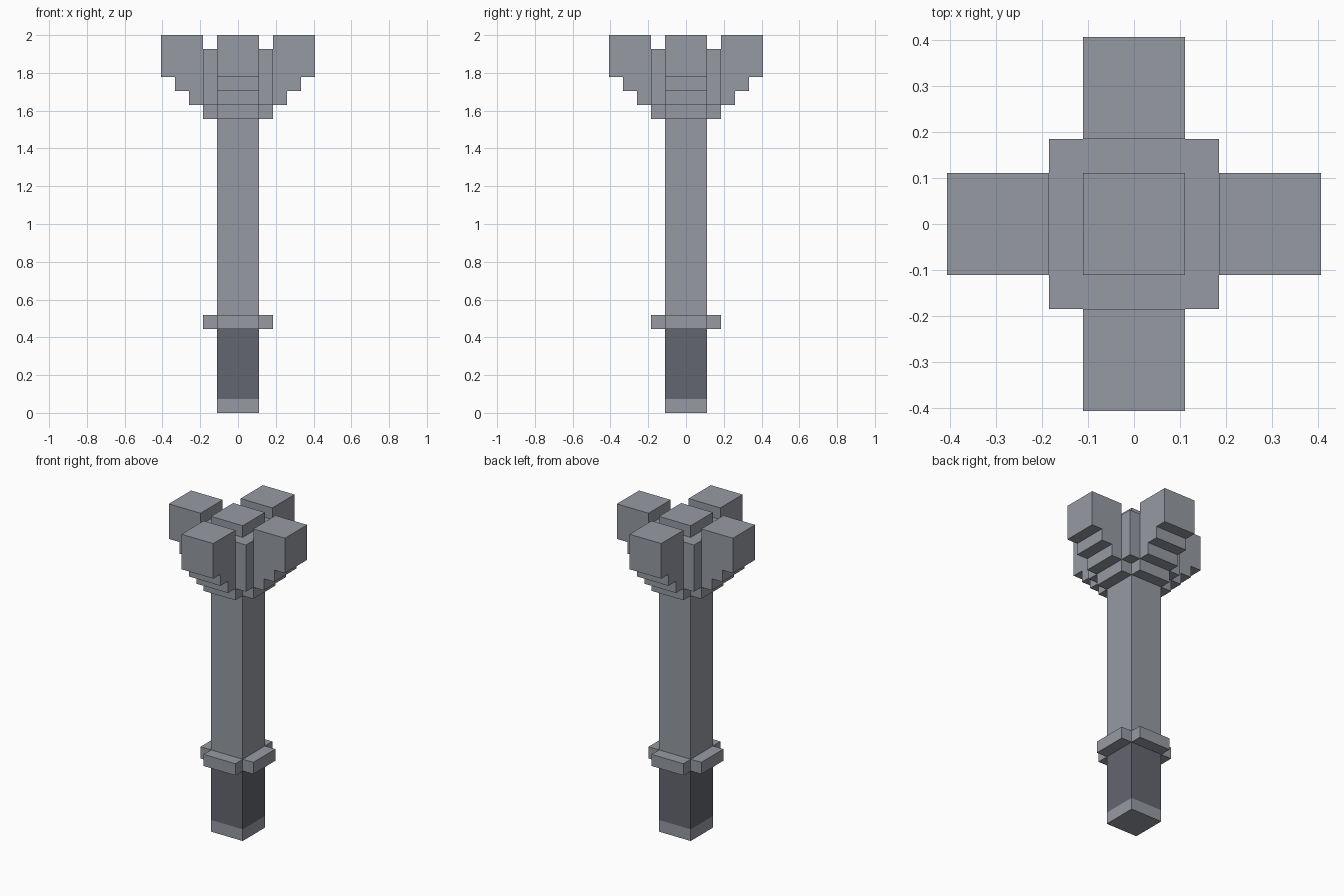
import bpy, bmesh, math
from mathutils import Matrix, Vector

if "Cube" in bpy.data.objects:
    bpy.data.objects.remove(bpy.data.objects["Cube"], do_unlink=True)

U = 2 / 27  # one block of the design grid


def material(name, rgb):
    m = bpy.data.materials.new(name)
    m.use_nodes = True
    m.diffuse_color = (*rgb, 1)
    bsdf = next(n for n in m.node_tree.nodes if n.type == 'BSDF_PRINCIPLED')
    bsdf.inputs["Base Color"].default_value = (*rgb, 1)
    bsdf.inputs["Roughness"].default_value = 0.8
    return m


stone = material("light grey", (0.305, 0.323, 0.361))
wrap = material("dark grey", (0.127, 0.133, 0.156))


def prism(name, points, offset, mat, turn=0):
    """Extrude a closed outline of 3D grid points along offset."""
    bm = bmesh.new()
    face = bm.faces.new([bm.verts.new(p) for p in points])
    ext = bmesh.ops.extrude_face_region(bm, geom=[face], use_keep_orig=True)
    top = [v for v in ext["geom"] if isinstance(v, bmesh.types.BMVert)]
    bmesh.ops.translate(bm, verts=top, vec=Vector(offset))
    bmesh.ops.recalc_face_normals(bm, faces=bm.faces)
    bm.transform(Matrix.Rotation(turn, 4, 'Z') @ Matrix.Scale(U, 4))
    mesh = bpy.data.meshes.new(name)
    bm.to_mesh(mesh)
    bm.free()
    mesh.materials.append(mat)
    obj = bpy.data.objects.new(name, mesh)
    bpy.context.collection.objects.link(obj)
    return obj


def block(name, half, z0, z1, mat):
    square = [(-half, -half, z0), (half, -half, z0), (half, half, z0), (-half, half, z0)]
    return prism(name, square, (0, 0, z1 - z0), mat)


def cross(name, a, b, z0, z1, mat):
    corner = [(b, -a), (b, a), (a, a)]
    pts = []
    for k in range(4):  # same corner turned four times
        for x, y in corner:
            for _ in range(k):
                x, y = -y, x
            pts.append((x, y, z0))
    return prism(name, pts, (0, 0, z1 - z0), mat)


# Handle
block("pommel", 1.5, 0, 1, stone)
block("grip", 1.5, 1, 6, wrap)
block("shaft", 1.5, 6, 21, stone)
cross("collar", 1.5, 2.5, 6, 7, stone)

# Head
cross("head_base", 1.5, 2.5, 21, 22, stone)
block("head_core", 2.5, 22, 26, stone)
block("head_cap", 1.5, 26, 27, stone)

# Four stepped prongs around the head
steps = [(2.5, 22), (3.5, 22), (3.5, 23), (4.5, 23), (4.5, 24), (5.5, 24), (5.5, 27), (2.5, 27)]
for k, side in enumerate(("left", "back", "right", "front")):
    prism(side + "_prong", [(r, -1.5, z) for r, z in steps], (0, 3, 0), stone, k * math.pi / 2)
